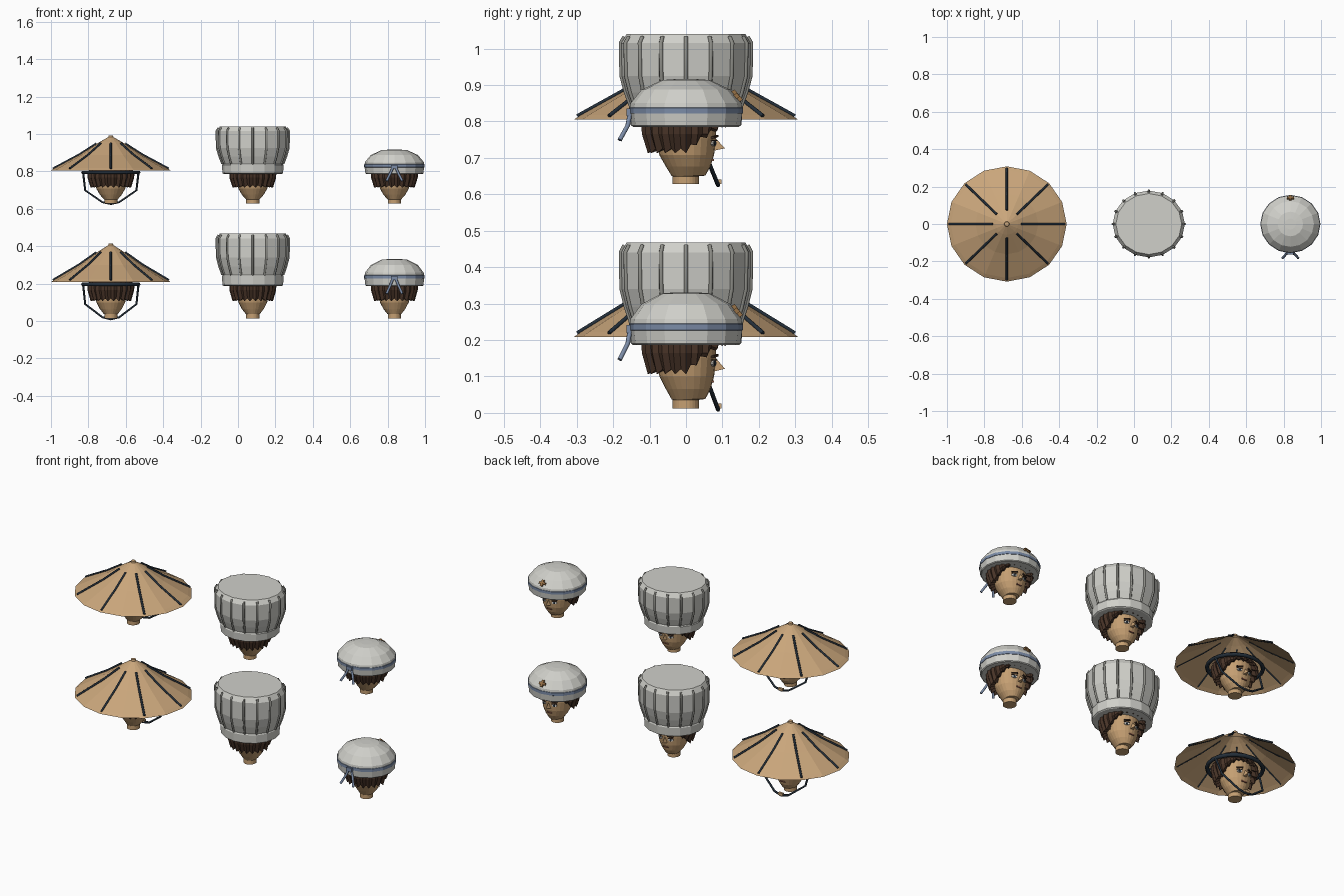
import bpy, bmesh
from math import sin, cos, pi, radians, sqrt
from mathutils import Matrix, Vector

if "Cube" in bpy.data.objects:
    bpy.data.objects.remove(bpy.data.objects["Cube"])


def material(name, *srgb):
    col = [(c / 255) ** 2.2 for c in srgb] + [1]
    m = bpy.data.materials.new(name)
    m.use_nodes = True
    m.diffuse_color = col
    m.node_tree.nodes["Principled BSDF"].inputs["Base Color"].default_value = col
    return m


straw = material("straw", 200, 164, 122)
skin = material("skin", 196, 158, 114)
white = material("white cloth", 207, 207, 201)
grey = material("grey seam", 140, 140, 134)
blue = material("slate blue", 122, 138, 165)
navy = material("dark navy", 40, 50, 60)
hair_brown = material("hair brown", 74, 55, 44)
eye_white = material("eye white", 225, 222, 215)
bronze = material("bronze", 150, 112, 72)
lip = material("lip", 160, 105, 85)

# Each column holds one hat; the upper row is a slightly shorter copy
COLUMNS = {"straw": -0.68, "toque": 0.079, "cap": 0.836}
ROWS = {"lower": (0.0, 1.0), "upper": (0.617, 0.904)}


def place(name, mesh, columns):
    for col in columns:
        for row, (z, s) in ROWS.items():
            ob = bpy.data.objects.new(f"{row}_{col}_{name}", mesh)
            ob.location = (COLUMNS[col], 0, z)
            ob.scale = (1, 1, s)
            bpy.context.collection.objects.link(ob)


def finish(name, bm, mats, columns, fix=True):
    if fix:
        bmesh.ops.recalc_face_normals(bm, faces=bm.faces)
    mesh = bpy.data.meshes.new(name)
    bm.to_mesh(mesh)
    bm.free()
    for m in mats:
        mesh.materials.append(m)
    place(name, mesh, columns)


def loft(rings, sides, caps=(True, True)):
    """Skin ellipses given as (z, x radius, back y, front y)."""
    bm = bmesh.new()
    loops = []
    for z, rx, back, front in rings:
        mid, ry = (front + back) / 2, (front - back) / 2
        loops.append([bm.verts.new((rx * cos(2 * pi * i / sides), mid + ry * sin(2 * pi * i / sides), z))
                      for i in range(sides)])
    for a, b in zip(loops, loops[1:]):
        for i in range(sides):
            j = (i + 1) % sides
            bm.faces.new((a[i], a[j], b[j], b[i]))
    for use, loop in zip(caps, (loops[0][::-1], loops[-1])):
        if use:
            bm.faces.new(loop)
    return bm


def lathe(profile, squash, sides=16, caps=(True, True)):
    return loft([(z, r, -r * squash, r * squash) for r, z in profile], sides, caps)


def tubes(name, paths, radius, mat, columns, cyclic=False):
    cu = bpy.data.curves.new(name, "CURVE")
    cu.dimensions = "3D"
    cu.bevel_depth = radius
    cu.bevel_resolution = 1
    cu.use_fill_caps = True
    for path in paths:
        sp = cu.splines.new("POLY")
        sp.points.add(len(path) - 1)
        for p, co in zip(sp.points, path):
            p.co = (*co, 1)
        sp.use_cyclic_u = cyclic
    tmp = bpy.data.objects.new(name, cu)
    mesh = bpy.data.meshes.new_from_object(tmp)
    bpy.data.objects.remove(tmp)
    mesh.materials.clear()
    mesh.materials.append(mat)
    place(name, mesh, columns)


def add_box(bm, size, mat):
    bmesh.ops.create_cube(bm, size=1, matrix=mat @ Matrix.Diagonal((*size, 1)))


def radial(profile, count, squash, lift):
    return [[((r + lift) * cos(2 * pi * k / count), (r + lift) * squash * sin(2 * pi * k / count), z + lift)
             for r, z in profile] for k in range(count)]


ALL = list(COLUMNS)

# Head and neck
finish("head", loft([(0.012, 0.035, -0.037, 0.036), (0.036, 0.035, -0.037, 0.036),
                     (0.038, 0.038, -0.04, 0.053), (0.065, 0.059, -0.055, 0.067),
                     (0.1, 0.077, -0.073, 0.077), (0.15, 0.086, -0.083, 0.083),
                     (0.2, 0.087, -0.085, 0.083), (0.25, 0.05, -0.05, 0.05)], 24), [skin], ALL)

# Nose
bm = bmesh.new()
for co in ((0, 0.078, 0.155), (0.012, 0.074, 0.113), (-0.012, 0.074, 0.113), (0, 0.107, 0.121)):
    bm.verts.new(co)
bmesh.ops.convex_hull(bm, input=bm.verts)
finish("nose", bm, [skin], ALL)


# Eyes, pupils, brows and mouth as thin plates on the face
def on_face(side, y, z, tilt=0):
    return (Matrix.Translation((side * 0.033, y, z)) @ Matrix.Rotation(radians(-22 * side), 4, "Z")
            @ Matrix.Rotation(radians(tilt * side), 4, "Y"))


def discs(rx, rz, y, z):
    bm = bmesh.new()
    for side in (-1, 1):
        m = on_face(side, y, z) @ Matrix.Diagonal((rx, 1, rz, 1)) @ Matrix.Rotation(pi / 2, 4, "X")
        bmesh.ops.create_cone(bm, cap_ends=True, segments=10, radius1=1, radius2=1, depth=0.008, matrix=m)
    return bm


finish("eyes", discs(0.014, 0.008, 0.075, 0.136), [eye_white], ALL)
finish("pupils", discs(0.006, 0.0075, 0.0765, 0.136), [navy], ALL)
bm = bmesh.new()
for side in (-1, 1):
    add_box(bm, (0.034, 0.009, 0.006), on_face(side, 0.079, 0.156, 8))
    add_box(bm, (0.03, 0.009, 0.003), on_face(side, 0.076, 0.145))
finish("brows", bm, [hair_brown], ALL)
bm = bmesh.new()
add_box(bm, (0.03, 0.008, 0.006), Matrix.Translation((0, 0.0735, 0.086)))
finish("mouth", bm, [lip], ALL)

# Hair: ridged shell with a ragged hem that rises towards the face
bm = bmesh.new()
COLS = 44
rows = []
for level in range(4):
    row = []
    for i in range(COLS):
        a = 2 * pi * i / COLS
        front = max(0, sin(a))
        hem = 0.106 + 0.078 * min(1, front * 1.1) + (0.014 if i % 2 else 0)
        z = (0.25, 0.195, 0.165, hem)[level]
        if level == 2:
            z = max(z, hem + 0.006)
        r = (0.085, 0.126, 0.125, 0.108 + 0.012 * front)[level] - (0.008 if i % 2 and level else 0)
        row.append(bm.verts.new((r * cos(a), r * sin(a) * (0.92 if front else 0.98), z)))
    rows.append(row)
inner = [bm.verts.new((v.co.x * 0.72, v.co.y * 0.72, v.co.z + 0.012)) for v in rows[-1]]
rows.append(inner)
for a, b in zip(rows, rows[1:]):
    for i in range(COLS):
        j = (i + 1) % COLS
        bm.faces.new((a[i], b[i], b[j], a[j]))
bm.faces.new(rows[0])
finish("hair", bm, [hair_brown], ALL, False)

# Straw hat: wide open cone with radial strips
cone = [(0.32, 0.208), (0.3, 0.222), (0.168, 0.3), (0.06, 0.376), (0.014, 0.405), (0.012, 0.415)]
finish("cone_hat", lathe(cone, 0.963, caps=(False, True)), [straw], ["straw"])
strip = [(0.308, 0.217), (0.3, 0.222), (0.168, 0.3), (0.075, 0.366)]
tubes("cone_strips", radial(strip, 8, 0.963, 0.002), 0.006, navy, ["straw"])

# Headband, chin strap and bead
ring = [(0.148 * cos(2 * pi * k / 20), 0.14 * sin(2 * pi * k / 20), 0.196) for k in range(20)]
tubes("headband", [ring], 0.011, navy, ["straw"], True)
half = [(0.148, 0.02, 0.195), (0.137, 0.058, 0.09), (0.045, 0.084, 0.02)]
strap = half + [(0, 0.088, 0.009)] + [(-x, y, z) for x, y, z in half[::-1]]
tubes("chin_strap", [strap], 0.006, navy, ["straw"])
bm = bmesh.new()
add_box(bm, (0.03, 0.014, 0.014), Matrix.Translation((0, 0.09, 0.019)))
finish("strap_bead", bm, [straw], ["straw"])

# Tall pleated hat with a plain band
body = [(0.162, 0.245), (0.178, 0.29), (0.191, 0.34), (0.193, 0.44), (0.176, 0.468)]
finish("toque_body", lathe(body, 0.925), [white], ["toque"])
finish("toque_band", lathe([(0.156, 0.188), (0.162, 0.192), (0.165, 0.24), (0.161, 0.247)], 0.94),
       [white], ["toque"])
tubes("toque_pleats", radial(body[:4] + [(0.182, 0.459)], 16, 0.925, 0.001), 0.006, grey, ["toque"])

# Round cap; the faces in the stripe height become blue
bm = lathe([(0.15, 0.186), (0.155, 0.19), (0.159, 0.226), (0.161, 0.227), (0.161, 0.244), (0.159, 0.245),
            (0.157, 0.258), (0.126, 0.299), (0.068, 0.328), (0.03, 0.331)], 0.968)
for f in bm.faces:
    f.material_index = int(0.2262 < f.calc_center_median().z < 0.2448)
finish("cap", bm, [white, blue], ["cap"])

# Ribbon tails and knot at the back of the cap
tails = [[(s * 0.008, -0.154, 0.225), (s * 0.022, -0.16, 0.19), (s * 0.042, -0.182, 0.146)] for s in (-1, 1)]
tubes("ribbon_tails", tails, 0.007, blue, ["cap"])
bm = bmesh.new()
add_box(bm, (0.035, 0.016, 0.022), Matrix.Translation((0, -0.156, 0.23)))
finish("ribbon_knot", bm, [blue], ["cap"])

# Cross-shaped badge on the front slope of the cap
bm = bmesh.new()
slope = Matrix.Translation((0, 0.139, 0.28)) @ Matrix.Rotation(radians(37), 4, "X")
add_box(bm, (0.038, 0.012, 0.014), slope)
add_box(bm, (0.014, 0.014, 0.038), slope)
finish("cap_badge", bm, [bronze], ["cap"])
